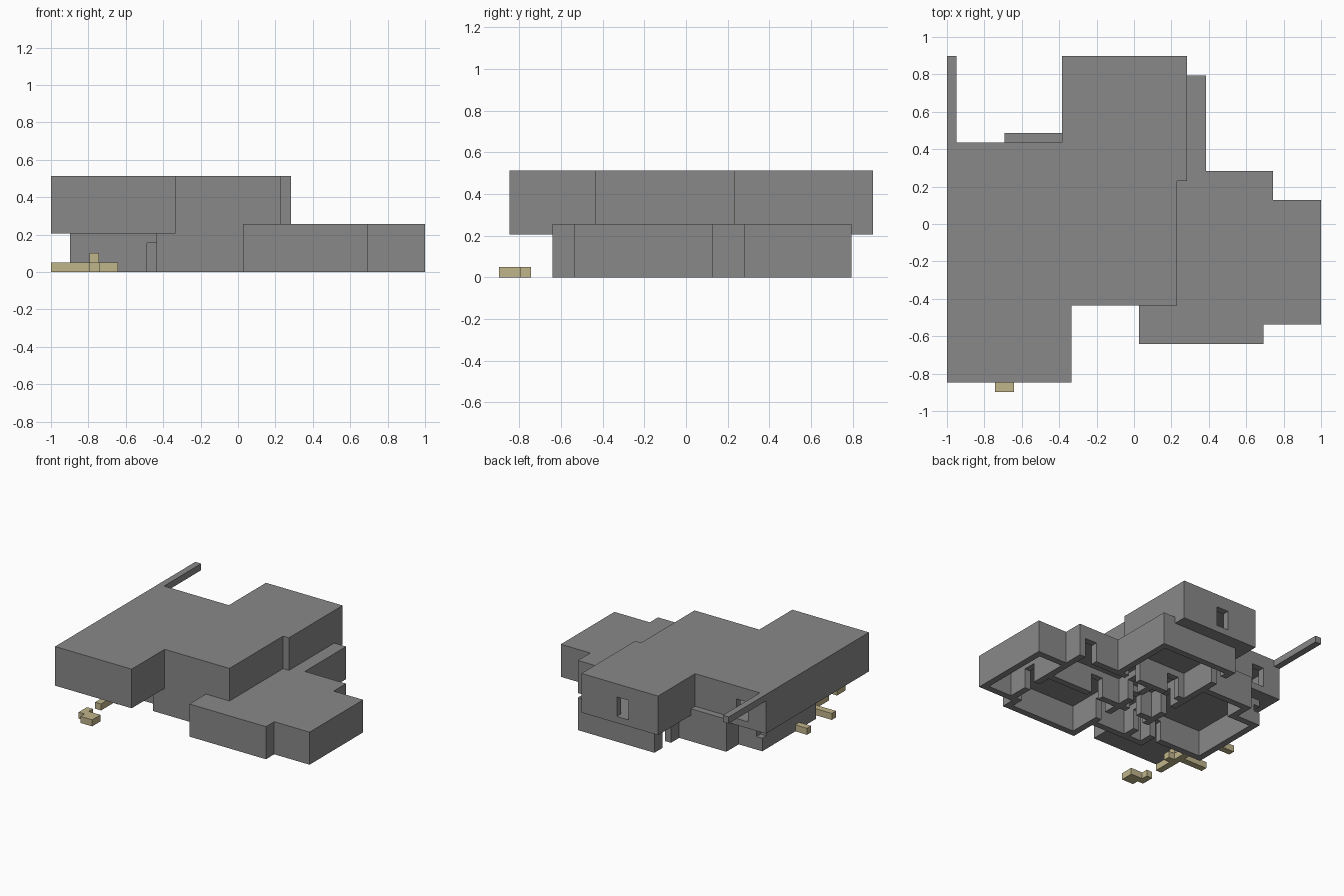
import bpy, bmesh

U = 2 / 39                      # size of one building block
CENTRE_X, CENTRE_Y = 19.5, 17.5

cube = bpy.data.objects.get("Cube")
if cube:
    bpy.data.objects.remove(cube, do_unlink=True)


def material(name, rgb):
    mat = bpy.data.materials.new(name)
    mat.use_nodes = True
    mat.diffuse_color = (*rgb, 1)
    mat.node_tree.nodes["Principled BSDF"].inputs["Base Color"].default_value = (*rgb, 1)
    return mat


GREY = material("concrete grey", (0.25, 0.25, 0.25))
SAND = material("path sand", (0.53, 0.46, 0.26))


def box(x0, x1, y0, y1, z0, z1):
    """All grid cells inside a box."""
    return {(x, y, z) for x in range(x0, x1) for y in range(y0, y1) for z in range(z0, z1)}


def boxes(*rects, z):
    return set().union(*(box(*r, *z) for r in rects))


def shell(solid):
    """Cells of a solid that touch the outside in plan (walls one block thick)."""
    return {(x, y, z) for x, y, z in solid
            if any((x + i, y + j, z) not in solid for i in (-1, 0, 1) for j in (-1, 0, 1))}


def build(name, cells, mat):
    """Skin a set of cells with its exposed faces only."""
    bm = bmesh.new()
    corners = {}

    def vert(p):
        if p not in corners:
            corners[p] = bm.verts.new(((p[0] - CENTRE_X) * U, (p[1] - CENTRE_Y) * U, p[2] * U))
        return corners[p]

    for cell in cells:
        for axis in range(3):
            b, c = (axis + 1) % 3, (axis + 2) % 3
            for side in (0, 1):
                neighbour = list(cell)
                neighbour[axis] += 2 * side - 1
                if tuple(neighbour) in cells:
                    continue
                quad = []
                for i, j in ((0, 0), (1, 0), (1, 1), (0, 1)):
                    p = list(cell)
                    p[axis] += side
                    p[b] += i
                    p[c] += j
                    quad.append(vert(tuple(p)))
                bm.faces.new(quad if side else quad[::-1])
    mesh = bpy.data.meshes.new(name)
    bm.to_mesh(mesh)
    bm.free()
    mesh.materials.append(mat)
    obj = bpy.data.objects.new(name, mesh)
    bpy.context.collection.objects.link(obj)


# Upper storey: hollow, with floor, roof and two back windows
upper_plan = [(0, 13, 1, 9), (0, 24, 9, 22), (0, 12, 22, 26), (12, 25, 22, 35)]
upper_solid = boxes(*upper_plan, z=(4, 10))
upper = shell(upper_solid) | boxes(*upper_plan, z=(4, 5)) | boxes(*upper_plan, z=(9, 10))
upper -= box(17, 19, 34, 35, 5, 8)
upper -= box(3, 5, 25, 26, 5, 8)
build("upper_storey", upper, GREY)

# Roof beam reaching out at the back
build("roof_beam", box(0, 1, 26, 35, 9, 10), GREY)

# Ground storey: outer walls and flat roof, open underneath
lower_plan = [(2, 14, 11, 24), (6, 14, 24, 27), (11, 20, 9, 23), (14, 27, 23, 33),
              (20, 33, 5, 23), (33, 39, 7, 20), (33, 34, 20, 23)]
walls = shell(boxes(*lower_plan, z=(0, 5)))

# Inner partitions
walls |= boxes((14, 15, 9, 27), (20, 21, 9, 23), (14, 27, 22, 23),
               (21, 33, 15, 16), (33, 34, 7, 20), (15, 20, 15, 16), z=(0, 4))

# Door openings
doors = [(31, 33, 22, 23), (14, 15, 29, 31), (10, 11, 11, 12), (14, 15, 18, 20),
         (14, 15, 12, 14), (20, 21, 18, 20), (20, 21, 11, 13), (16, 18, 22, 23),
         (23, 25, 22, 23), (24, 26, 15, 16), (33, 34, 11, 13), (17, 19, 15, 16)]
walls -= boxes(*doors, z=(0, 3))
walls -= box(2, 3, 23, 24, 2, 3)
build("ground_storey", (walls | boxes(*lower_plan, z=(4, 5))) - upper_solid, GREY)

# Sandy path pieces and a short post
build("front_path", boxes((5, 7, 0, 2), (4, 5, 1, 3), z=(0, 1)), SAND)
build("main_path", boxes((4, 5, 5, 11), (0, 4, 9, 10), (5, 6, 8, 9), z=(0, 1))
      | box(4, 5, 8, 9, 1, 2), SAND)
build("side_path", box(0, 2, 15, 16, 0, 1), SAND)
